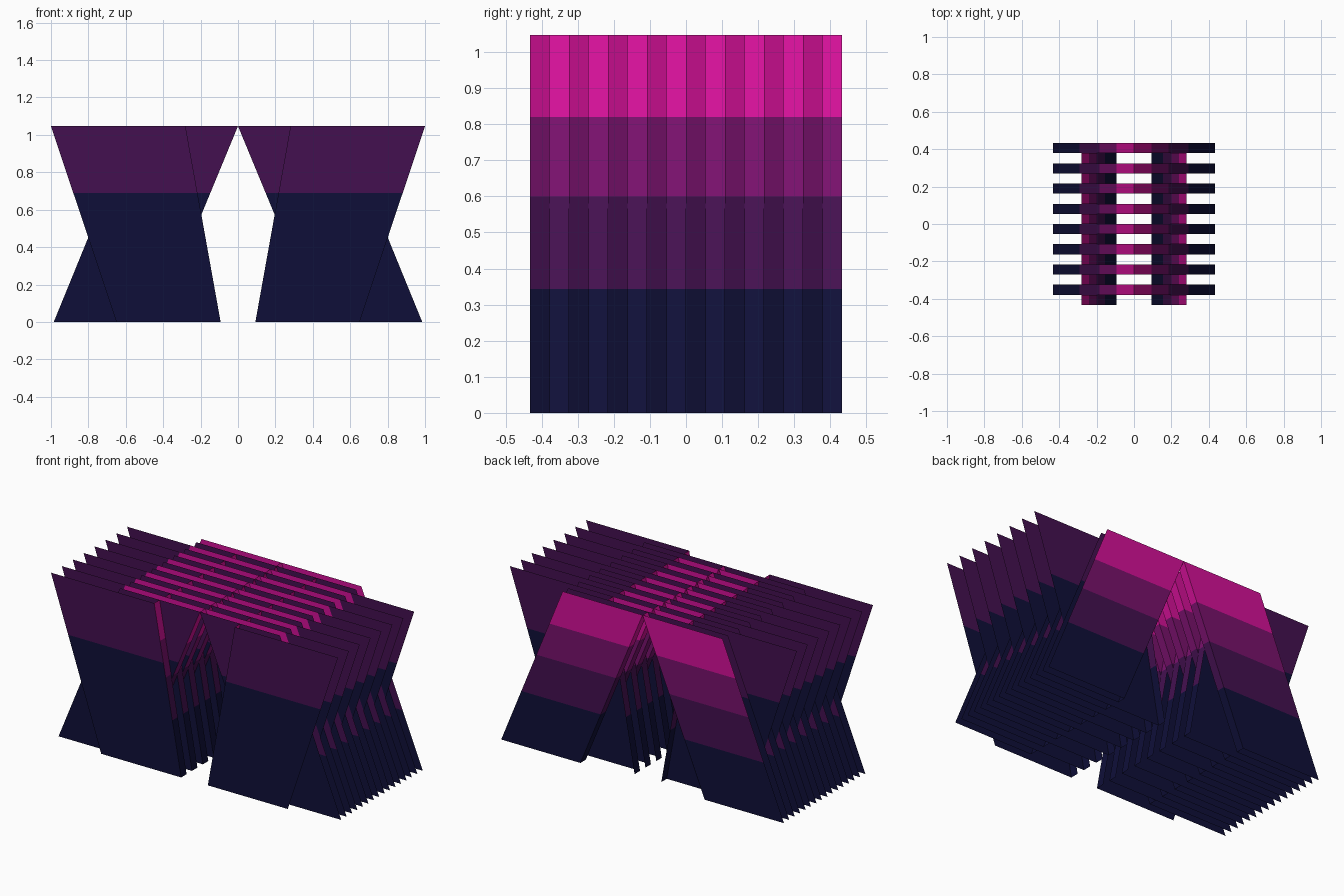
import bpy

if "Cube" in bpy.data.objects:
    bpy.data.objects.remove(bpy.data.objects["Cube"])

H = 1.047            # total height
W = 0.866 / 16       # depth of one slat
Y0 = -0.433          # front of the model


def srgb(c):
    return [((v / 255 + 0.055) / 1.055) ** 2.4 if v > 10 else v / 255 / 12.92 for v in c]


def material(name, c):
    m = bpy.data.materials.new(name)
    m.diffuse_color = (*srgb(c), 1)
    m.use_nodes = True
    m.node_tree.nodes["Principled BSDF"].inputs["Base Color"].default_value = m.diffuse_color
    return m


MATS = [material("navy", (15, 15, 56)), material("dark purple", (68, 16, 80)),
        material("plum", (120, 17, 108)), material("magenta", (212, 16, 152))]

FOUR = [0, 0.343, 0.60, 0.82, H]   # band heights on banded surfaces
TWO = [0, 0.688, H]                # band heights on plain surfaces

# x positions (bottom, top) of the inner and outer edges of the two slat shapes
A_IN, A_OUT = (0.433, 0.0), (0.985, 0.557)    # leans inward
B_IN, B_OUT = (0.093, 0.281), (0.65, 1.0)     # leans outward


def at(edge, z):
    return edge[0] + (edge[1] - edge[0]) * z / H


def build(name, edge1, edge2, bands, ys):
    """Banded sheets between two slanted edges, mirrored left and right.
    ys holds pairs (y at edge1, y at edge2)."""
    verts, faces, mats = [], [], []
    for y1, y2 in ys:
        for s in (-1, 1):
            for i in range(len(bands) - 1):
                z0, z1 = bands[i], bands[i + 1]
                n = len(verts)
                verts += [(s * at(edge1, z0), y1, z0), (s * at(edge2, z0), y2, z0),
                          (s * at(edge2, z1), y2, z1), (s * at(edge1, z1), y1, z1)]
                q = (n, n + 1, n + 2, n + 3)
                faces.append(q if s > 0 else q[::-1])
                mats.append(i)
    me = bpy.data.meshes.new(name)
    me.from_pydata(verts, [], faces)
    for m in MATS:
        me.materials.append(m)
    for p, i in zip(me.polygons, mats):
        p.material_index = i
    bpy.context.collection.objects.link(bpy.data.objects.new(name, me))


def line(k):
    return Y0 + W * k


even, odd = range(0, 16, 2), range(1, 16, 2)

# Outward leaning sheets
build("outward_sheets", B_IN, B_OUT, TWO, [(line(k), line(k)) for k in even])
# Inward leaning front sheets
build("inward_front_sheets", A_IN, A_OUT, TWO, [(line(k), line(k)) for k in odd])
# Inward leaning banded back sheets, just ahead of the next outward sheet
build("inward_back_sheets", A_IN, A_OUT, FOUR,
      [(line(k + 1) - 0.001, line(k + 1) - 0.001) for k in odd])
# Banded strips along the inner edges
build("outward_inner_strips", B_IN, B_IN, FOUR, [(line(k), line(k + 1)) for k in even])
build("inward_inner_strips", A_IN, A_IN, FOUR, [(line(k), line(k + 1)) for k in odd])
